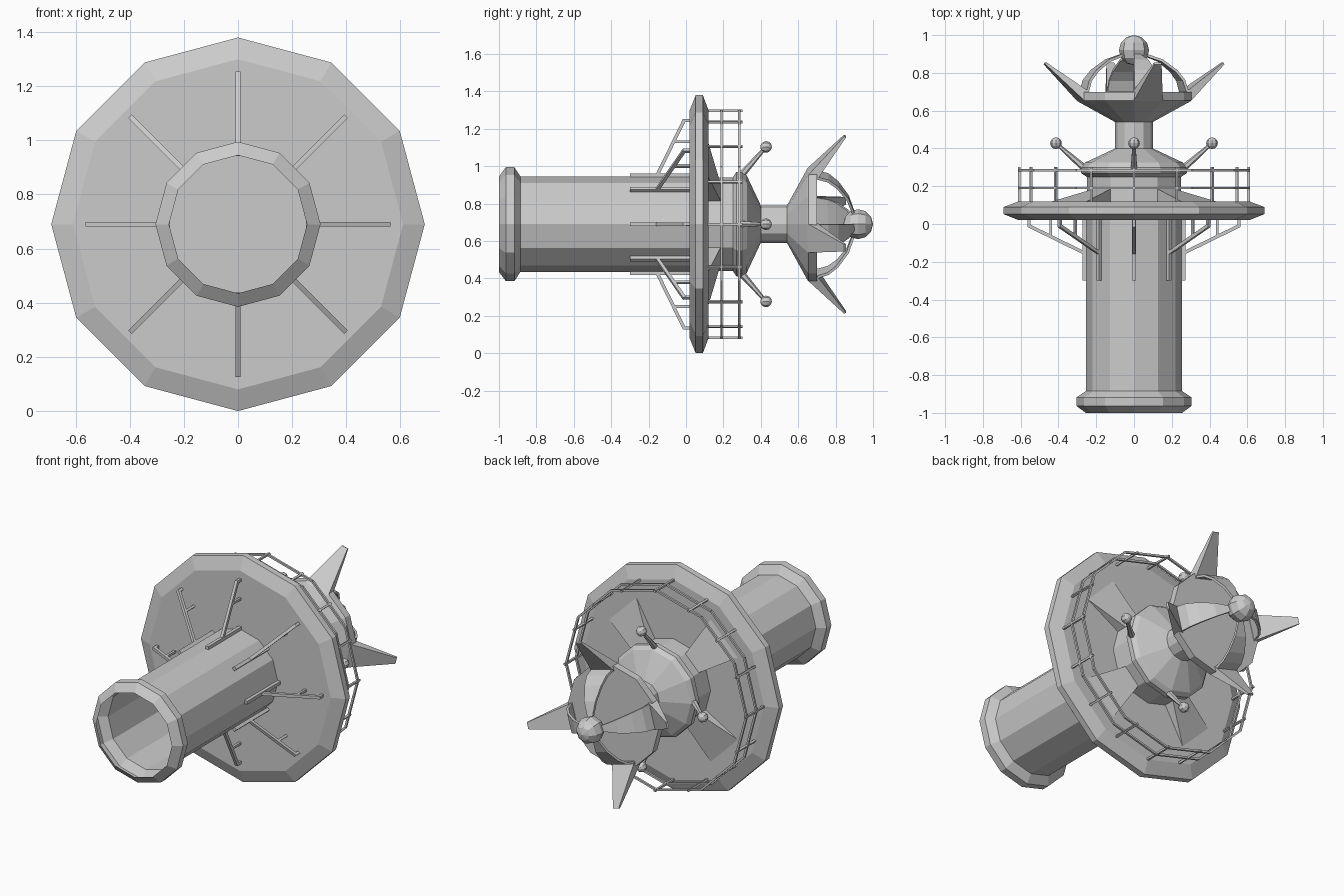
import bpy, bmesh
from math import sin, cos, radians
from mathutils import Vector

if "Cube" in bpy.data.objects:
    bpy.data.objects.remove(bpy.data.objects["Cube"])

CZ = 0.69  # height of the long axis


def pt(r, deg, y, side=0.0):
    """Point at radius r and angle deg round the y axis, shifted sideways."""
    a = radians(deg)
    return Vector((r * cos(a) - side * sin(a), y, CZ + r * sin(a) + side * cos(a)))


def finish(bm, name, fix=True):
    if fix:
        bmesh.ops.recalc_face_normals(bm, faces=bm.faces)
    me = bpy.data.meshes.new(name)
    bm.to_mesh(me)
    bm.free()
    ob = bpy.data.objects.new(name, me)
    bpy.context.collection.objects.link(ob)
    return ob


def lathe(name, prof, cap_start=True, cap_end=True, n=12):
    bm = bmesh.new()
    rings = [[bm.verts.new(pt(r, 360 * i / n, y)) for i in range(n)] for r, y in prof]
    for a, b in zip(rings, rings[1:]):
        for i in range(n):
            j = (i + 1) % n
            bm.faces.new((a[i], a[j], b[j], b[i]))
    if cap_start:
        bm.faces.new(rings[0])
    if cap_end:
        bm.faces.new(rings[-1])
    return finish(bm, name)


def hexa(bm, lo, hi):
    """Solid between two four-point loops."""
    a = [bm.verts.new(p) for p in lo]
    b = [bm.verts.new(p) for p in hi]
    bm.faces.new(a)
    bm.faces.new(b)
    for i in range(4):
        j = (i + 1) % 4
        bm.faces.new((a[i], a[j], b[j], b[i]))


def bar(bm, p, q, w0, w1=None, n=4):
    """Straight bar from p to q, half-width w0 tapering to w1."""
    w1 = w0 if w1 is None else w1
    d = (q - p).normalized()
    u = d.cross(Vector((0, 1, 0)))
    if u.length < 0.01:
        u = Vector((p.z - CZ, 0, -p.x))
    u.normalize()
    v = d.cross(u)
    k = 1.414 if n == 4 else 1.0
    loops = []
    for c, w in ((p, w0), (q, w1)):
        loops.append([bm.verts.new(c + (u * cos(radians(360 * (i + .5) / n))
                                        + v * sin(radians(360 * (i + .5) / n))) * w * k)
                      for i in range(n)])
    a, b = loops
    bm.faces.new(a)
    bm.faces.new(b)
    for i in range(n):
        j = (i + 1) % n
        bm.faces.new((a[i], a[j], b[j], b[i]))


def ball(name, centre, r, seg=8, rings=6):
    bpy.ops.mesh.primitive_uv_sphere_add(segments=seg, ring_count=rings, radius=r,
                                         location=centre, rotation=(radians(-90), 0, 0))
    bpy.context.object.name = name


# Hollow column with its flared foot
lathe("column", [(.255, -1), (.305, -.963), (.305, -.918), (.255, -.885), (.255, .03)],
      False, False)

# Broad platform disc
lathe("platform", [(.61, .02), (.69, .052), (.69, .09), (.61, .12)])

# Upper tower, neck and bowl-shaped head
lathe("tower", [(.25, .11), (.25, .25), (.28, .27), (.28, .30), (.26, .325), (.10, .40)])
lathe("neck", [(.10, .39), (.10, .545)])
lathe("head_bowl", [(.10, .54), (.30, .65), (.305, .655), (.305, .70)])
ball("top_ball", (0, .92, CZ), .08)

# Sloping ramps on the four diagonal faces
bm = bmesh.new()
for k in range(4):
    a, b = 30 + 90 * k, 60 + 90 * k
    p = [bm.verts.new(v) for v in (pt(.25, a, .12), pt(.25, b, .12), pt(.5, b, .12),
                                   pt(.5, a, .12), pt(.25, a, .185), pt(.25, b, .185))]
    for f in ((4, 5, 2, 3), (0, 4, 3), (1, 2, 5), (0, 1, 5, 4), (0, 3, 2, 1)):
        bm.faces.new([p[i] for i in f])
finish(bm, "ramps")

# Head fins, each grown from one face of the ring
bm = bmesh.new()
for k in range(4):
    c = 75 + 90 * k
    r = .305 * cos(radians(15))
    w = .305 * sin(radians(15))
    hexa(bm, [pt(r, c, .655, -w), pt(r, c, .655, w), pt(r - .03, c, .70, w), pt(r - .03, c, .70, -w)],
         [pt(.49, c, .845, -.02), pt(.49, c, .845, .02), pt(.485, c, .855, .02), pt(.485, c, .855, -.02)])
finish(bm, "head_fins")

# Curved ribs that hold the top ball
bm = bmesh.new()
for k in range(4):
    rows = [[bm.verts.new(pt(r, 60 + 90 * k + d, y)) for d in (0, 30)]
            for r, y in ((.285, .695), (.265, .76), (.225, .81), (.15, .865), (.05, .90))]
    for a, b in zip(rows, rows[1:]):
        bm.faces.new((a[0], a[1], b[1], b[0]))
ribs = finish(bm, "head_ribs")
mod = ribs.modifiers.new("thickness", 'SOLIDIFY')
mod.thickness = .014
mod.offset = 0

# Ball-tipped antennas
bm = bmesh.new()
for k in range(4):
    bar(bm, pt(.25, 90 * k, .285), pt(.41, 90 * k, .425), .02, .009, 6)
    ball("antenna_tip", pt(.413, 90 * k, .428), .031)
finish(bm, "antenna_rods")

# Braces below the platform
bm = bmesh.new()
for k in range(8):
    a = 45 * k
    bar(bm, pt(.262, a, -.30), pt(.262, a, .03), .01)
    bar(bm, pt(.26, a, -.155), pt(.56, a, -.008), .009)
    bar(bm, pt(.44, a, -.07), pt(.44, a, .03), .007)
    bar(bm, pt(.555, a, -.015), pt(.555, a, .03), .008)
finish(bm, "braces")

# Guard rail: two rings and sixteen posts
bm = bmesh.new()
for y in (.19, .285):
    for i in range(12):
        bar(bm, pt(.607, 30 * i, y), pt(.607, 30 * i + 30, y), .006)
for i in range(16):
    a = 22.5 * i
    r = .607 * cos(radians(15)) / cos(radians(a % 30 - 15))
    bar(bm, pt(r, a, .10), pt(r, a, .302), .006)
finish(bm, "guard_rail")
